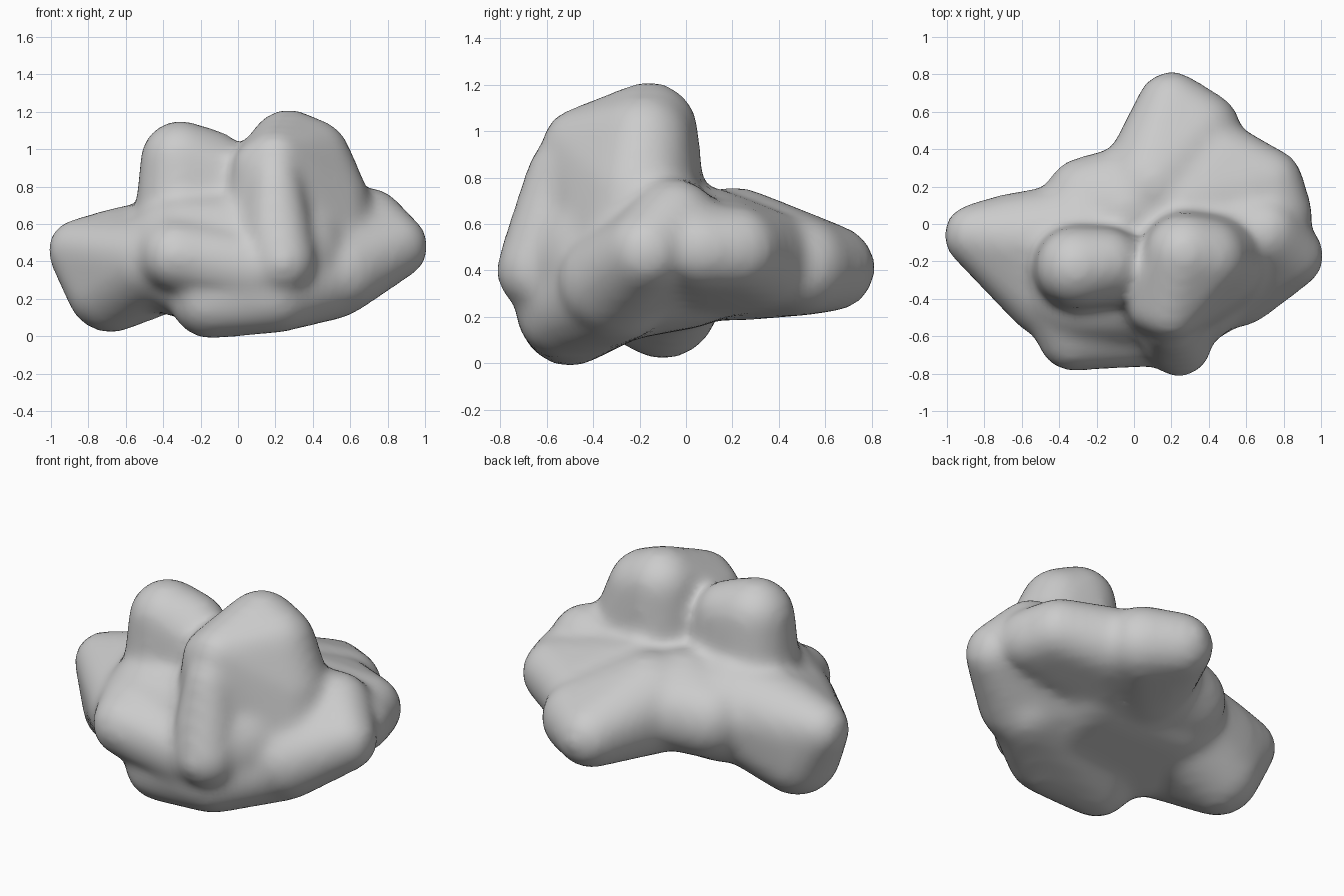
import bpy, bmesh
from mathutils import Matrix, Vector

old = bpy.data.objects.get("Cube")
if old:
    bpy.data.objects.remove(old, do_unlink=True)

# Side lobes reach out from the body: balls as (x, y, z, radius)
SIDE_LOBES = {
    "base": [(-.15, -.5, .2, .2), (.2, -.52, .23, .2), (.5, -.3, .33, .23)],
    "front_left": [(.24, -.64, .4, .16), (.2, -.61, .55, .14), (.2, -.54, .82, .12)],
    "front_right": [(-.33, -.6, .43, .17), (-.35, -.4, .45, .24), (.1, -.55, .35, .2)],
    "right_arm": [(-.85, -.06, .46, .15), (-.68, -.1, .26, .23), (-.62, -.08, .44, .24),
                  (-.47, -.38, .4, .21)],
    "left_arm": [(.84, -.17, .48, .16), (.7, -.05, .6, .18), (.55, -.32, .35, .22)],
    "back_left": [(.72, .22, .49, .17), (.78, .05, .49, .16), (.45, .34, .45, .2)],
    "back": [(.2, .63, .41, .17), (.36, .5, .42, .2), (.18, .4, .46, .21)],
    "back_right": [(-.25, .13, .45, .22), (.05, .2, .48, .23)],
}

# Peaks rise straight out of the body
PEAKS = {
    "top_right": [(-.31, -.23, .94, .2), (-.15, -.21, .92, .17), (-.03, -.25, .84, .15)],
    "top_left": [(.27, -.16, 1, .2), (.39, -.18, .95, .2), (.2, -.46, .94, .14),
                 (.12, -.44, .9, .13), (.47, -.2, .72, .22)],
}
MIDDLE = 0.47
SOFTENING_LOSS = 0.003


def add_lobe(target, balls):
    """Wrap a convex skin round the balls and add it to the target mesh."""
    hull = bmesh.new()
    for x, y, z, r in balls:
        # Slightly oversize, as softening wears small balls down more
        bmesh.ops.create_icosphere(hull, subdivisions=3, radius=r + SOFTENING_LOSS / r,
                                   matrix=Matrix.Translation((x, y, z)))
    bmesh.ops.delete(hull, geom=hull.edges[:], context='EDGES_FACES')
    bmesh.ops.convex_hull(hull, input=hull.verts[:])
    inside = [v for v in hull.verts if not v.link_faces]
    bmesh.ops.delete(hull, geom=inside, context='VERTS')
    bmesh.ops.recalc_face_normals(hull, faces=hull.faces[:])
    part = bpy.data.meshes.new("lobe")
    hull.to_mesh(part)
    hull.free()
    target.from_mesh(part)
    bpy.data.meshes.remove(part)


def root_ball(balls):
    """A large ball inside the body, on the way to the lobe's middle."""
    centre = sum((Vector(b[:2]) for b in balls), Vector((0, 0))) / len(balls)
    return (centre.x * 0.4, centre.y * 0.4, MIDDLE, 0.28)


bm = bmesh.new()

# Body
add_lobe(bm, [(side * 0.27, y, 0.44, r) for side in (-1, 1) for y, r in ((-.32, .34), (0, .28))])

# Lobes, each joined to the body by its root or its footings
for balls in SIDE_LOBES.values():
    add_lobe(bm, balls + [root_ball(balls)])
for balls in PEAKS.values():
    add_lobe(bm, balls + [(x, y, MIDDLE, r + 0.05) for x, y, z, r in balls])

mesh = bpy.data.meshes.new("lumpy_rock")
bm.to_mesh(mesh)
bm.free()
rock = bpy.data.objects.new("lumpy_rock", mesh)
bpy.context.collection.objects.link(rock)

# Fuse the lobes into one skin and soften the joints
remesh = rock.modifiers.new("fuse", 'REMESH')
remesh.mode = 'VOXEL'
remesh.voxel_size = 0.03
remesh.use_smooth_shade = True
soften = rock.modifiers.new("soften", 'SMOOTH')
soften.factor = 0.5
soften.iterations = 14

# Plain grey stone
stone = bpy.data.materials.new("grey_stone")
stone.use_nodes = True
grey = (0.6, 0.6, 0.6, 1)
stone.diffuse_color = grey
stone.node_tree.nodes["Principled BSDF"].inputs["Base Color"].default_value = grey
mesh.materials.append(stone)
